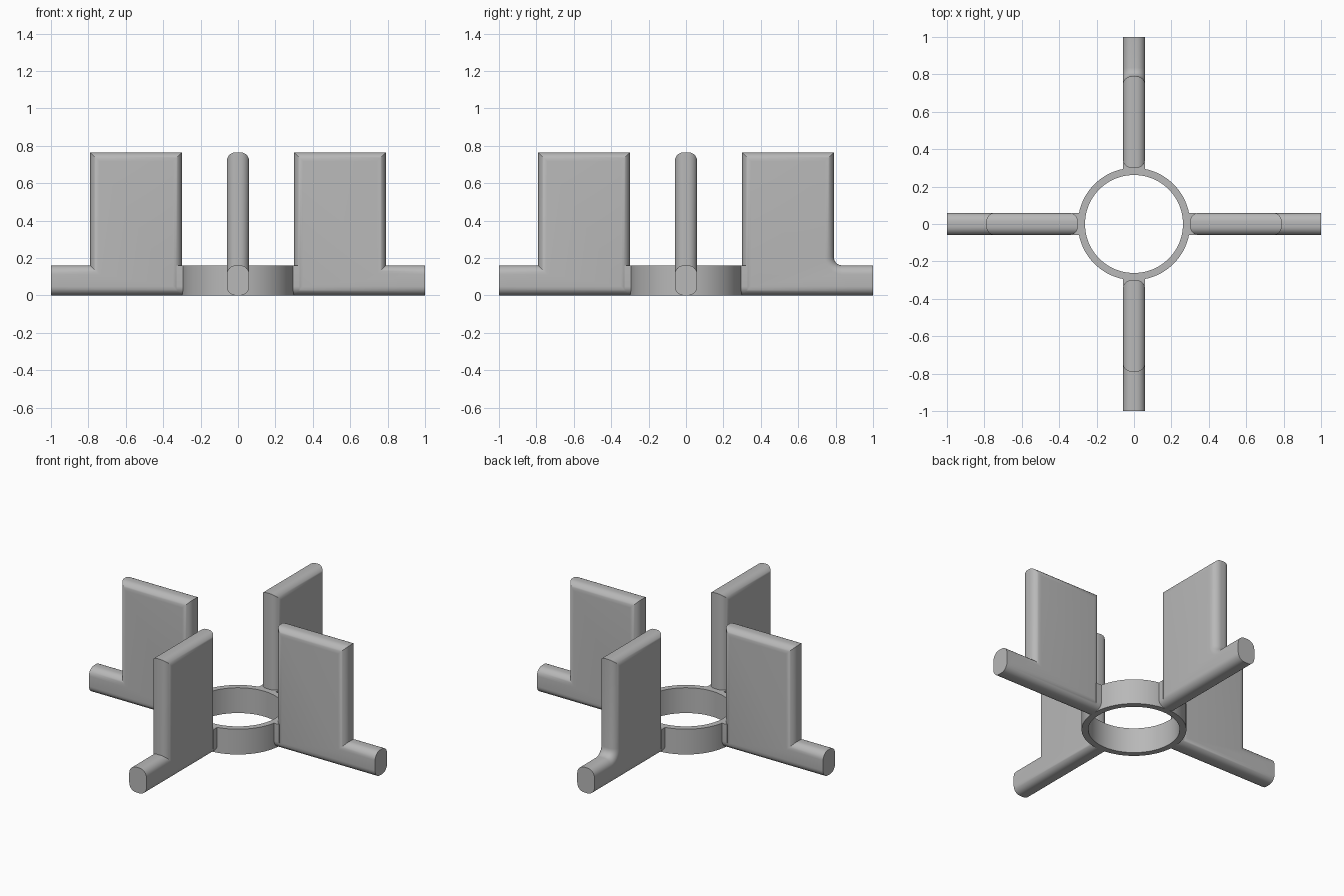
import bpy, bmesh, math
from mathutils import Matrix

cube = bpy.data.objects.get("Cube")
if cube:
    bpy.data.objects.remove(cube, do_unlink=True)

grey = bpy.data.materials.new("plain_grey")
grey.use_nodes = True
grey.diffuse_color = (0.48, 0.48, 0.48, 1)
grey.node_tree.nodes["Principled BSDF"].inputs["Base Color"].default_value = grey.diffuse_color

HALF, ROUND = 0.06, 0.048
RAIL_Z, TOP_Z = 0.16, 0.765
INNER, OUTER, TIP = 0.3, 0.79, 1.0


def finish(name, bm, angle=0.0):
    """Turn a bmesh into a smooth-shaded object, rotated about z."""
    bmesh.ops.recalc_face_normals(bm, faces=bm.faces)
    bm.transform(Matrix.Rotation(angle, 4, "Z"))
    mesh = bpy.data.meshes.new(name)
    bm.to_mesh(mesh)
    bm.free()
    mesh.materials.append(grey)
    obj = bpy.data.objects.new(name, mesh)
    bpy.context.collection.objects.link(obj)
    bpy.ops.object.select_all(action="DESELECT")
    obj.select_set(True)
    bpy.context.view_layer.objects.active = obj
    bpy.ops.object.shade_smooth_by_angle(angle=math.radians(30))
    return obj


def slab(outline, keep_round):
    """Extrude an x-z outline across y and round the rim edges chosen by a rule."""
    bm = bmesh.new()
    face = bm.faces.new([bm.verts.new((x, -HALF, z)) for x, z in outline])
    new = bmesh.ops.extrude_face_region(bm, geom=[face])["geom"]
    verts = [v for v in new if isinstance(v, bmesh.types.BMVert)]
    bmesh.ops.translate(bm, verts=verts, vec=(0, 2 * HALF, 0))
    rim = [e for e in bm.edges
           if abs(e.verts[0].co.y - e.verts[1].co.y) < 1e-5 and keep_round(*e.verts)]
    bmesh.ops.bevel(bm, geom=rim, offset=ROUND, segments=8, profile=0.5,
                    affect="EDGES", clamp_overlap=False)
    return bm


def not_tip(a, b):
    return min(a.co.x, b.co.x) < TIP - 1e-4


def is_bottom(a, b):
    return max(a.co.z, b.co.z) < 1e-4


# Four arms, each a rail with an upright panel; the back one has a filleted corner
for name, turn in (("left", 0), ("back", 1), ("right", 2), ("front", 3)):
    angle = turn * math.pi / 2
    corner = [(OUTER, RAIL_Z)]
    if name == "back":
        r = 0.045
        corner = [(OUTER + r - r * math.sin(t), RAIL_Z + r - r * math.cos(t))
                  for t in (i * math.pi / 12 for i in range(7))]
    outline = [(INNER, 0), (TIP, 0), (TIP, RAIL_Z)] + corner
    outline += [(OUTER, TOP_Z), (INNER, TOP_Z)]
    finish(name + "_arm", slab(outline, not_tip), angle)

    # Short block joining the arm to the ring
    block = [(INNER - 0.018, 0), (INNER + 0.03, 0),
             (INNER + 0.03, RAIL_Z), (INNER - 0.018, RAIL_Z)]
    finish(name + "_joint", slab(block, is_bottom), angle)

# Central ring, spun from a rectangular section
bm = bmesh.new()
section = [(0.262, 0), (INNER, 0), (INNER, RAIL_Z), (0.262, RAIL_Z)]
ring_face = bm.faces.new([bm.verts.new((x, 0, z)) for x, z in section])
edges = list(ring_face.edges)
bmesh.ops.delete(bm, geom=[ring_face], context="FACES_ONLY")
bmesh.ops.spin(bm, geom=edges, cent=(0, 0, 0), axis=(0, 0, 1),
               angle=math.tau, steps=96, use_merge=True)
bmesh.ops.remove_doubles(bm, verts=bm.verts, dist=1e-5)
finish("central_ring", bm)
